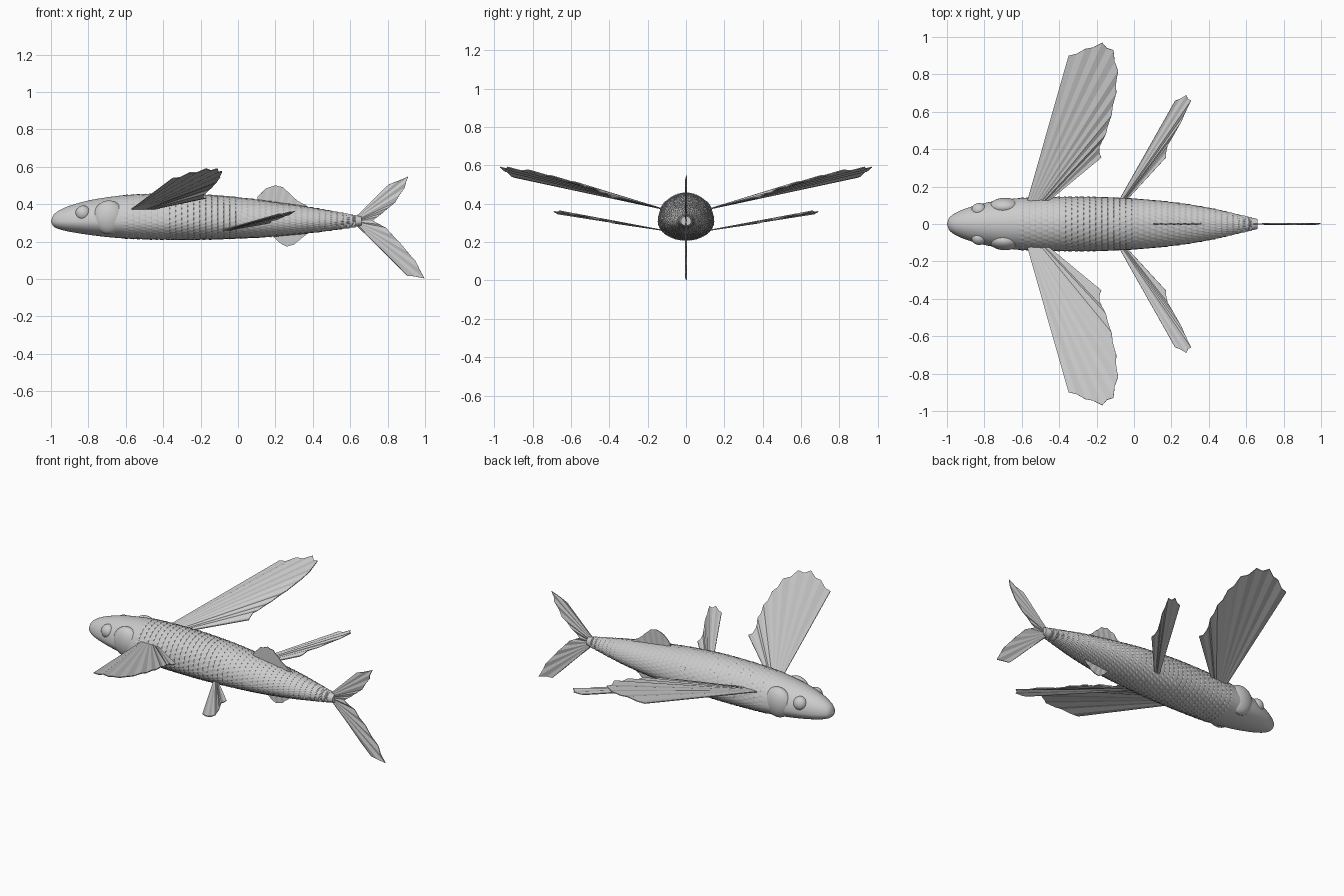
import bpy, bmesh, math
from mathutils import Vector

if "Cube" in bpy.data.objects:
    bpy.data.objects.remove(bpy.data.objects["Cube"])

AXIS_Z = 0.307
# body stations: x, height above axis, depth below axis, half width
STATIONS = [(-1, 0, 0, 0), (-.99, .03, .022, .03), (-.97, .051, .035, .049), (-.94, .068, .045, .066),
            (-.9, .085, .054, .083), (-.8, .113, .07, .112), (-.7, .13, .082, .129), (-.6, .142, .09, .139),
            (-.4, .149, .096, .144), (-.2, .145, .096, .144), (0, .13, .09, .135), (.2, .104, .079, .117),
            (.4, .075, .059, .086), (.6, .038, .032, .04), (.66, .027, .021, .027)]


def finish(name, bm, smooth=None):
    bmesh.ops.recalc_face_normals(bm, faces=bm.faces)
    me = bpy.data.meshes.new(name)
    bm.to_mesh(me)
    bm.free()
    ob = bpy.data.objects.new(name, me)
    bpy.context.collection.objects.link(ob)
    if smooth:
        bpy.ops.object.select_all(action='DESELECT')
        bpy.context.view_layer.objects.active = ob
        ob.select_set(True)
        bpy.ops.object.shade_smooth_by_angle(angle=math.radians(smooth))
    return ob


def mirror_y(ob):
    ob.modifiers.new("mirror", 'MIRROR').use_axis = (False, True, False)


def section(x):
    """Smoothly interpolated (top, bottom, width) of the body at x."""
    i = max(k for k in range(len(STATIONS) - 1) if STATIONS[k][0] <= x + 1e-9)
    p = STATIONS
    a, b = p[i], p[i + 1]
    h = b[0] - a[0]
    t = (x - a[0]) / h

    def slope(k, c):
        lo, hi = p[max(k - 1, 0)], p[min(k + 1, len(p) - 1)]
        return (hi[c] - lo[c]) / (hi[0] - lo[0])
    return [(2*t**3 - 3*t*t + 1) * a[c] + (t**3 - 2*t*t + t) * h * slope(i, c)
            + (3*t*t - 2*t**3) * b[c] + (t**3 - t*t) * h * slope(i + 1, c) for c in (1, 2, 3)]


def build_body():
    start, pitch, around, seg = -.62, .032, 32, 128
    xs = [-1 + .38 * (k / 26) ** 2 for k in range(1, 26)]      # smooth head
    for row in range(40):                                       # scaled trunk
        xs += [start + pitch * (row + f) for f in (0, .35, .7, .97)]
    xs.append(.66)
    bm = bmesh.new()
    rings = []
    for x in xs:
        top, bot, wid = section(min(x, .66))
        u = (x - start) / pitch
        row, f = math.floor(u + 1e-6), u - math.floor(u + 1e-6)
        ring = []
        for k in range(seg):
            a = 2 * math.pi * k / seg
            bump = 0
            if x >= start and x < .65:
                bump = .003 * f * (.5 + .5 * math.cos(a * around + math.pi * (row % 2)))
            s, c = math.sin(a), math.cos(a)
            ring.append(bm.verts.new((x, c * (wid + bump), AXIS_Z + s * ((top if s > 0 else bot) + bump))))
        rings.append(ring)
    for r0, r1 in zip(rings, rings[1:]):
        for k in range(seg):
            j = (k + 1) % seg
            bm.faces.new((r0[k], r0[j], r1[j], r1[k]))
    nose = bm.verts.new((-1, 0, AXIS_Z))
    for k in range(seg):
        bm.faces.new((nose, rings[0][(k + 1) % seg], rings[0][k]))
    bm.faces.new(rings[-1])
    finish("body", bm, 40)


def ellipsoid(name, loc, radii):
    bm = bmesh.new()
    bmesh.ops.create_uvsphere(bm, u_segments=32, v_segments=20, radius=1)
    for v in bm.verts:
        v.co = Vector(loc) + Vector([a * b for a, b in zip(v.co, radii)])
    mirror_y(finish(name, bm, 40))


def fan_fin(name, root_a, root_b, rim, normal, mirrored=False, pleat=.004):
    """Pleated membrane: rays run from the root line to the rim, valleys between them."""
    n = Vector(normal) * pleat
    rim = [Vector(p) for p in rim]
    a, b = Vector(root_a), Vector(root_b)
    pts = []
    for p, q in zip(rim, rim[1:]):
        mid = (p + q) / 2
        pts += [p + n, mid + (a - mid) * .012 - n]
    pts.append(rim[-1] + n)
    bm = bmesh.new()
    outer = [bm.verts.new(p) for p in pts]
    inner = [bm.verts.new(a.lerp(b, k / (len(pts) - 1))) for k in range(len(pts))]
    for k in range(len(pts) - 1):
        bm.faces.new((inner[k], outer[k], outer[k + 1], inner[k + 1]))
    ob = finish(name, bm)
    sol = ob.modifiers.new("thickness", 'SOLIDIFY')
    sol.thickness, sol.offset = .005, 0
    if mirrored:
        mirror_y(ob)


def flat(points):
    return [(x, 0, z) for x, z in points]


build_body()
ellipsoid("eyes", (-.828, .074, .352), (.041, .038, .041))
ellipsoid("gill_covers", (-.69, .09, .33), (.085, .05, .09))

# wing-like pectoral fins
fan_fin("pectoral_fins", (-.575, .11, .37), (-.47, .11, .37),
        [(-.35, .90, .535), (-.26, .937, .565), (-.17, .97, .587), (-.11, .93, .587), (-.085, .82, .572),
         (-.095, .70, .542), (-.12, .58, .51), (-.15, .48, .478), (-.185, .41, .447), (-.175, .355, .428)],
        (0, -.2, 1), True)
# smaller pelvic fins
fan_fin("pelvic_fins", (-.09, .11, .26), (-.055, .11, .26),
        [(.22, .66, .346), (.28, .69, .357), (.305, .66, .36), (.25, .54, .335), (.18, .42, .31), (.17, .355, .298)],
        (0, -.16, 1), True, .003)
# upright fins on the midline
fan_fin("dorsal_fin", (.10, 0, .40), (.33, 0, .37),
        flat([(.105, .44), (.15, .485), (.20, .502), (.24, .492), (.275, .46), (.32, .418), (.365, .395)]),
        (0, 1, 0), pleat=.002)
fan_fin("anal_fin", (.18, 0, .25), (.33, 0, .26),
        flat([(.19, .225), (.22, .195), (.26, .173), (.30, .184), (.335, .213), (.365, .237)]),
        (0, 1, 0), pleat=.002)
# forked tail, lower lobe longer
fan_fin("tail_upper_lobe", (.63, 0, .333), (.645, 0, .307),
        flat([(.805, .505), (.91, .548), (.892, .49), (.84, .41), (.775, .355), (.72, .312)]),
        (0, 1, 0), pleat=.003)
fan_fin("tail_lower_lobe", (.645, 0, .307), (.635, 0, .288),
        flat([(.72, .312), (.79, .275), (.865, .195), (.95, .095), (.998, .003), (.905, .018), (.78, .145)]),
        (0, 1, 0), pleat=.003)
